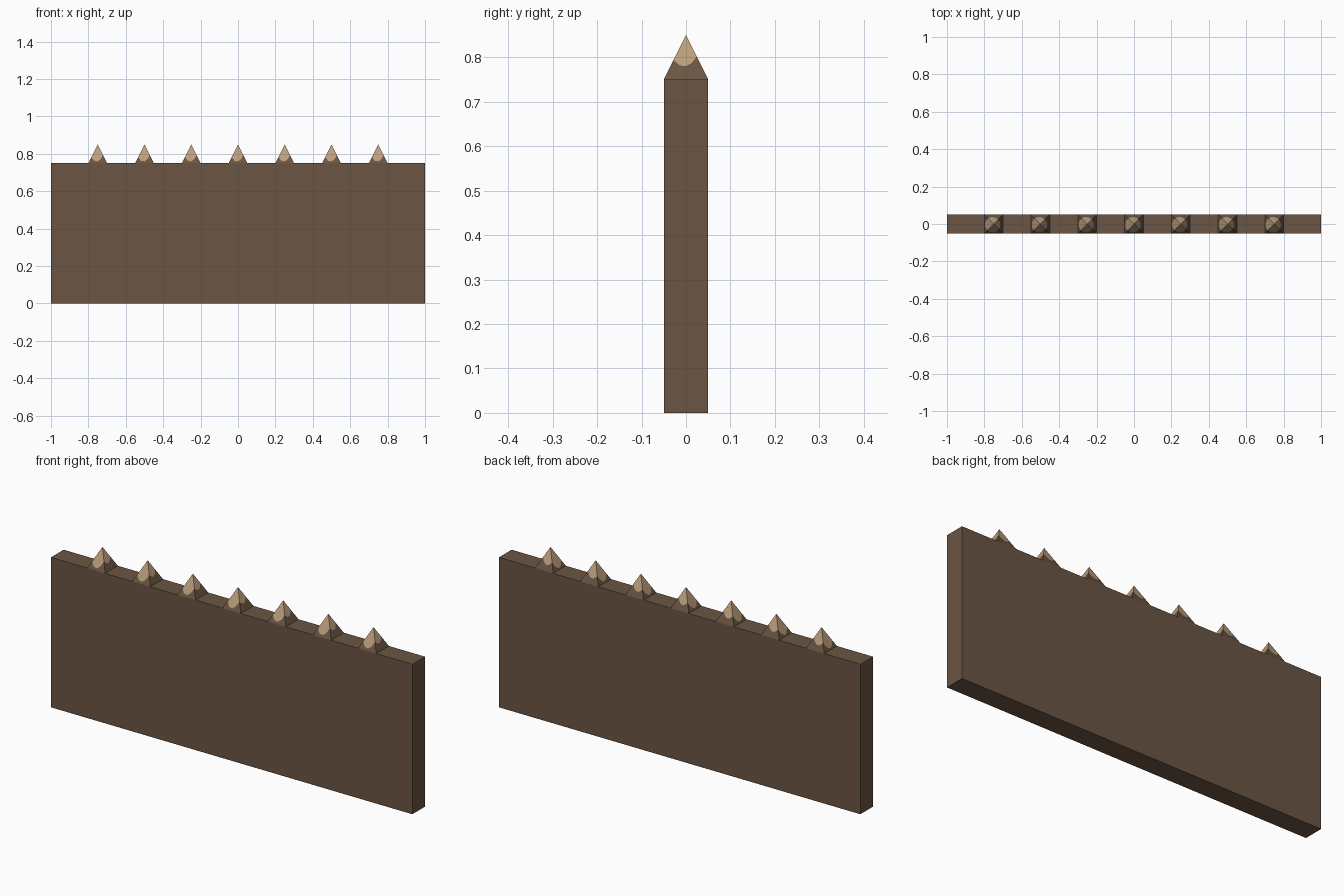
import bpy, bmesh, math

if "Cube" in bpy.data.objects:
    bpy.data.objects.remove(bpy.data.objects["Cube"])


def material(name, rgb):
    m = bpy.data.materials.new(name)
    m.diffuse_color = (*rgb, 1)
    m.use_nodes = True
    m.node_tree.nodes["Principled BSDF"].inputs["Base Color"].default_value = m.diffuse_color
    return m


DARK = material("dark_wood", (0.145, 0.092, 0.057))
LIGHT = material("cut_wood", (0.50, 0.34, 0.20))
WALL_TOP, HALF, TIP = 0.75, 0.05, 0.10


def finish(bm, name, mats, x=0):
    bmesh.ops.recalc_face_normals(bm, faces=bm.faces)
    mesh = bpy.data.meshes.new(name)
    bm.to_mesh(mesh)
    bm.free()
    for m in mats:
        mesh.materials.append(m)
    ob = bpy.data.objects.new(name, mesh)
    ob.location.x = x
    bpy.context.collection.objects.link(ob)


# Solid wall panel
bm = bmesh.new()
bmesh.ops.create_cube(bm, size=1)
for v in bm.verts:
    v.co = (v.co.x * 2, v.co.y * 2 * HALF, (v.co.z + 0.5) * WALL_TOP)
finish(bm, "wall_panel", [DARK])


# Square pyramid spike: dark foot, rounded pale patch around the point
def spike(name, x):
    bm = bmesh.new()
    n = 16
    apex = bm.verts.new((0, 0, WALL_TOP + TIP))
    ring, foot = [], []
    for i in range(n):
        a = 2 * math.pi * i / n
        c, s = math.cos(a), math.sin(a)
        side = max(abs(c), abs(s))
        r = 0.041 - 0.006 * c - 0.004 * s
        ring.append(bm.verts.new((r * c, r * s, WALL_TOP + TIP * (1 - r * side / HALF))))
        foot.append(bm.verts.new((HALF * c / side, HALF * s / side, WALL_TOP)))
    for i in range(n):
        j = (i + 1) % n
        bm.faces.new((ring[i], ring[j], apex)).material_index = 1
        bm.faces.new((foot[i], foot[j], ring[j], ring[i]))
    bm.faces.new(foot[::-1])
    finish(bm, name, [DARK, LIGHT], x)


for k in range(7):
    spike(f"spike_{k + 1}", -0.75 + 0.25 * k)
